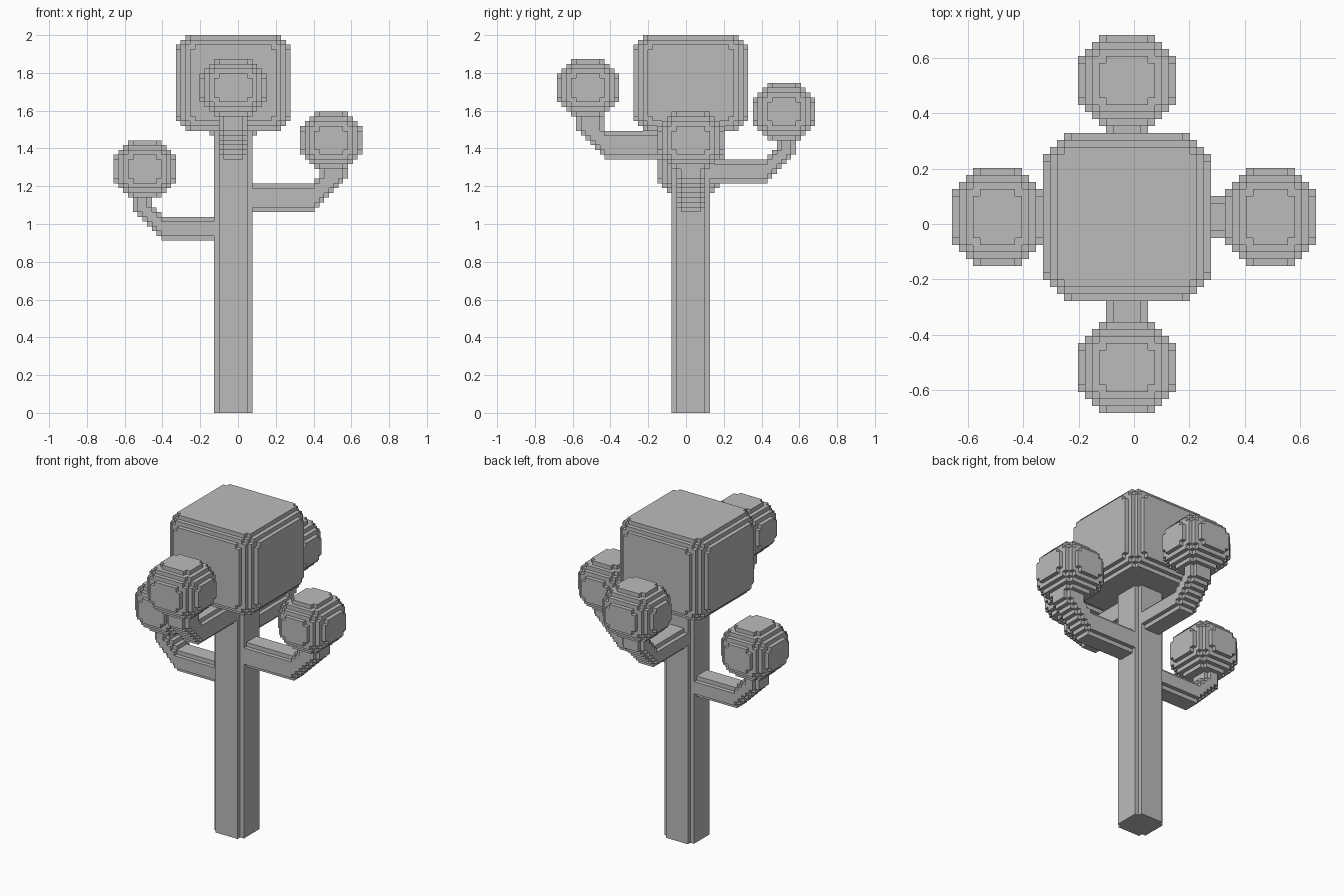
import bpy
import bmesh
from itertools import product

cube = bpy.data.objects.get("Cube")
if cube:
    bpy.data.objects.remove(cube, do_unlink=True)

V = 2 / 79  # size of one block

grey = bpy.data.materials.new("plain_grey")
grey.use_nodes = True
grey.diffuse_color = (0.5, 0.5, 0.5, 1)
grey.node_tree.nodes["Principled BSDF"].inputs["Base Color"].default_value = (0.5, 0.5, 0.5, 1)


def build(name, cells):
    """Skin a set of unit blocks with flat faces and merge coplanar ones."""
    bm = bmesh.new()
    verts = {}

    def vert(p):
        if p not in verts:
            verts[p] = bm.verts.new([c * V for c in p])
        return verts[p]

    for cell in cells:
        for axis, side in product(range(3), (0, 1)):
            near = list(cell)
            near[axis] += 2 * side - 1
            if tuple(near) in cells:
                continue
            quad = []
            for u, w in ((0, 0), (1, 0), (1, 1), (0, 1)):
                p = list(cell)
                p[axis] += side
                p[(axis + 1) % 3] += u
                p[(axis + 2) % 3] += w
                quad.append(vert(tuple(p)))
            bm.faces.new(quad if side else quad[::-1])
    bmesh.ops.dissolve_limit(bm, angle_limit=0.01, verts=bm.verts[:], edges=bm.edges[:])
    mesh = bpy.data.meshes.new(name)
    bm.to_mesh(mesh)
    bm.free()
    mesh.materials.append(grey)
    bpy.context.collection.objects.link(bpy.data.objects.new(name, mesh))


def box(lo, hi, keep):
    """Blocks of a box whose insets from the nearest faces satisfy keep."""
    return {c for c in product(*(range(a, b) for a, b in zip(lo, hi)))
            if keep(*(min(i - a, b - 1 - i) for i, a, b in zip(c, lo, hi)))}


def rounded(z_round):
    """Rule that rounds the edges of a box, with its own vertical roundness."""
    def keep(dx, dy, dz):
        rounds = ((4.5, dx), (4.5, dy), (z_round, dz))
        return sum(max(0, r - d) ** 2 for r, d in rounds) <= 23.5
    return keep


def arm(axis, sign, z0, height, bend, neck, tip, top):
    """Arm that leaves the trunk level, steps up diagonally and ends in a neck."""
    def inside(s, z):
        rise = max(0, s - bend + 1)
        return z >= z0 + rise and s < tip and (z < z0 + height + rise or s >= neck)

    cells = set()
    mid = 1 if axis == 0 else -1
    for s, z, t in product(range(2, tip), range(z0, top + 2), range(-3, 3)):
        if not inside(s, z):
            continue
        # outer layers step in by one block
        if t in (-3, 2) and not (inside(s - 1, z) and inside(s + 1, z)
                                 and inside(s, z - 1) and inside(s, z + 1)):
            continue
        along = s if sign > 0 else -s - 1
        cells.add((along, t + mid, z) if axis == 0 else (t + mid, along, z))
    return cells


# Trunk and crown
build("trunk", box((-5, -3, 0), (3, 5, 61), lambda dx, dy, dz: dx + dy >= 1))
build("crown", box((-13, -11, 59), (11, 13, 79), rounded(3.7)))

# Arms with their leaf balls: axis, sign, z, height, bend, neck, tip, ball start, ball bottom
ARMS = {
    "left": (0, 1, 42, 6, 16, 17, 23, 13, 51),
    "right": (0, -1, 36, 5, 16, 18, 22, 13, 45),
    "front": (1, -1, 53, 6, 17, 17, 23, 14, 62),
    "back": (1, 1, 48, 5, 17, 19, 23, 14, 57),
}
for side, (axis, sign, z0, height, bend, neck, tip, start, base) in ARMS.items():
    build(side + "_arm", arm(axis, sign, z0, height, bend, neck, tip, base))
    along = sorted((sign * start, sign * (start + 13)))
    across = (-6, 8) if axis == 0 else (-8, 6)
    xs, ys = (along, across) if axis == 0 else (across, along)
    build(side + "_leaf_ball",
          box((xs[0], ys[0], base), (xs[1], ys[1], base + 12), rounded(4.5)))
